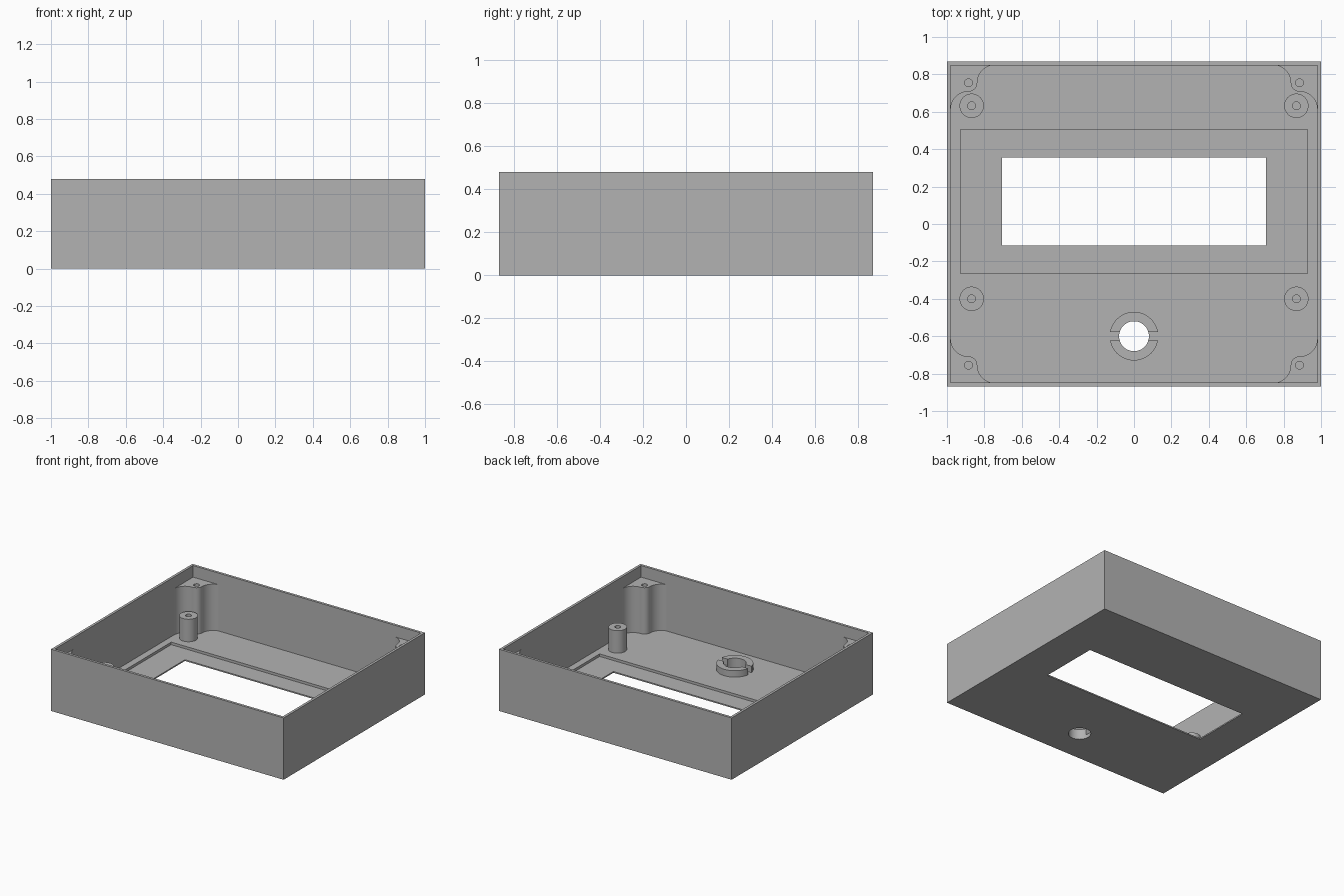
import bpy, bmesh
from math import cos, sin, pi, radians

cube = bpy.data.objects.get("Cube")
if cube:
    bpy.data.objects.remove(cube, do_unlink=True)

grey = bpy.data.materials.new("grey plastic")
grey.use_nodes = True
colour = (0.45, 0.45, 0.45, 1)
grey.diffuse_color = colour
grey.node_tree.nodes["Principled BSDF"].inputs["Base Color"].default_value = colour

W, D, H = 1.0, 0.868, 0.48      # half width, half depth, height
WALL, FLOOR = 0.02, 0.03
IX, IY = W - WALL, D - WALL     # inner faces of the walls


def prism(name, outline, z0, z1):
    """Extrude a flat outline from z0 to z1."""
    bm = bmesh.new()
    face = bm.faces.new([bm.verts.new((x, y, z0)) for x, y in outline])
    top = bmesh.ops.extrude_face_region(bm, geom=[face])["geom"]
    verts = [v for v in top if isinstance(v, bmesh.types.BMVert)]
    bmesh.ops.translate(bm, verts=verts, vec=(0, 0, z1 - z0))
    bmesh.ops.recalc_face_normals(bm, faces=bm.faces)
    mesh = bpy.data.meshes.new(name)
    bm.to_mesh(mesh)
    bm.free()
    obj = bpy.data.objects.new(name, mesh)
    bpy.context.collection.objects.link(obj)
    mesh.materials.append(grey)
    return obj


def arc(cx, cy, r, a0, a1, n):
    angles = [radians(a0 + (a1 - a0) * i / n) for i in range(n + 1)]
    return [(cx + r * cos(a), cy + r * sin(a)) for a in angles]


def rect(x0, x1, y0, y1):
    return [(x0, y0), (x1, y0), (x1, y1), (x0, y1)]


def circle(cx, cy, r, n=48):
    return arc(cx, cy, r, 0, 360, n)[:-1]


def cut(obj, outline, z0, z1):
    """Subtract a prism from the object."""
    cutter = prism("cutter", outline, z0, z1)
    cutter.hide_render = True
    mod = obj.modifiers.new("cut", 'BOOLEAN')
    mod.operation, mod.solver, mod.object = 'DIFFERENCE', 'EXACT', cutter
    bpy.context.view_layer.objects.active = obj
    bpy.ops.object.modifier_apply(modifier=mod.name)
    bpy.data.objects.remove(cutter, do_unlink=True)


def smooth(obj):
    bpy.ops.object.select_all(action='DESELECT')
    obj.select_set(True)
    bpy.context.view_layer.objects.active = obj
    bpy.ops.object.shade_smooth_by_angle(angle=radians(30))


# Open tray with a stepped display window and a round button hole
shell = prism("case_shell", rect(-W, W, -D, D), 0, H)
cut(shell, rect(-IX, IX, -IY, IY), FLOOR, 1)
cut(shell, rect(-0.928, 0.928, -0.265, 0.505), 0.01, 0.2)
cut(shell, rect(-0.705, 0.705, -0.115, 0.355), -0.1, 0.2)
cut(shell, circle(0, -0.6, 0.08), -0.1, 0.2)
smooth(shell)

# Corner screw blocks, blended into both walls
PX, PY, R, F = 0.885, 0.755, 0.047, 0.095
outline = [(IX + 0.005, IY + 0.005), (IX + 0.005, PY - R - F)]
outline += arc(PX, PY - R - F, F, 0, 90, 12)
outline += arc(PX, PY, R, 270, 180, 10)[1:]
outline += arc(PX - R - F, PY, F, 0, 90, 12)[1:]
outline += [(PX - R - F, IY + 0.005)]
for sx, side in ((-1, "right"), (1, "left")):
    for sy, end in ((-1, "front"), (1, "back")):
        block = prism(f"corner_block_{end}_{side}",
                      [(sx * x, sy * y) for x, y in outline], FLOOR - 0.005, 0.39)
        cut(block, circle(sx * PX, sy * PY, 0.021, 24), 0.1, 0.6)
        smooth(block)

# Standoffs for the display board
for x, side in ((-0.868, "right"), (0.868, "left")):
    for y, end in ((-0.4, "front"), (0.632, "back")):
        post = prism(f"standoff_{end}_{side}", circle(x, y, 0.065), FLOOR - 0.005, 0.205)
        cut(post, circle(x, y, 0.021, 24), FLOOR, 0.5)
        smooth(post)

# Slotted collar around the button hole
collar = prism("button_collar", circle(0, -0.6, 0.13), FLOOR - 0.005, 0.08)
cut(collar, circle(0, -0.6, 0.08), -0.1, 0.5)
cut(collar, rect(-0.3, 0.3, -0.622, -0.578), FLOOR, 0.5)
smooth(collar)
